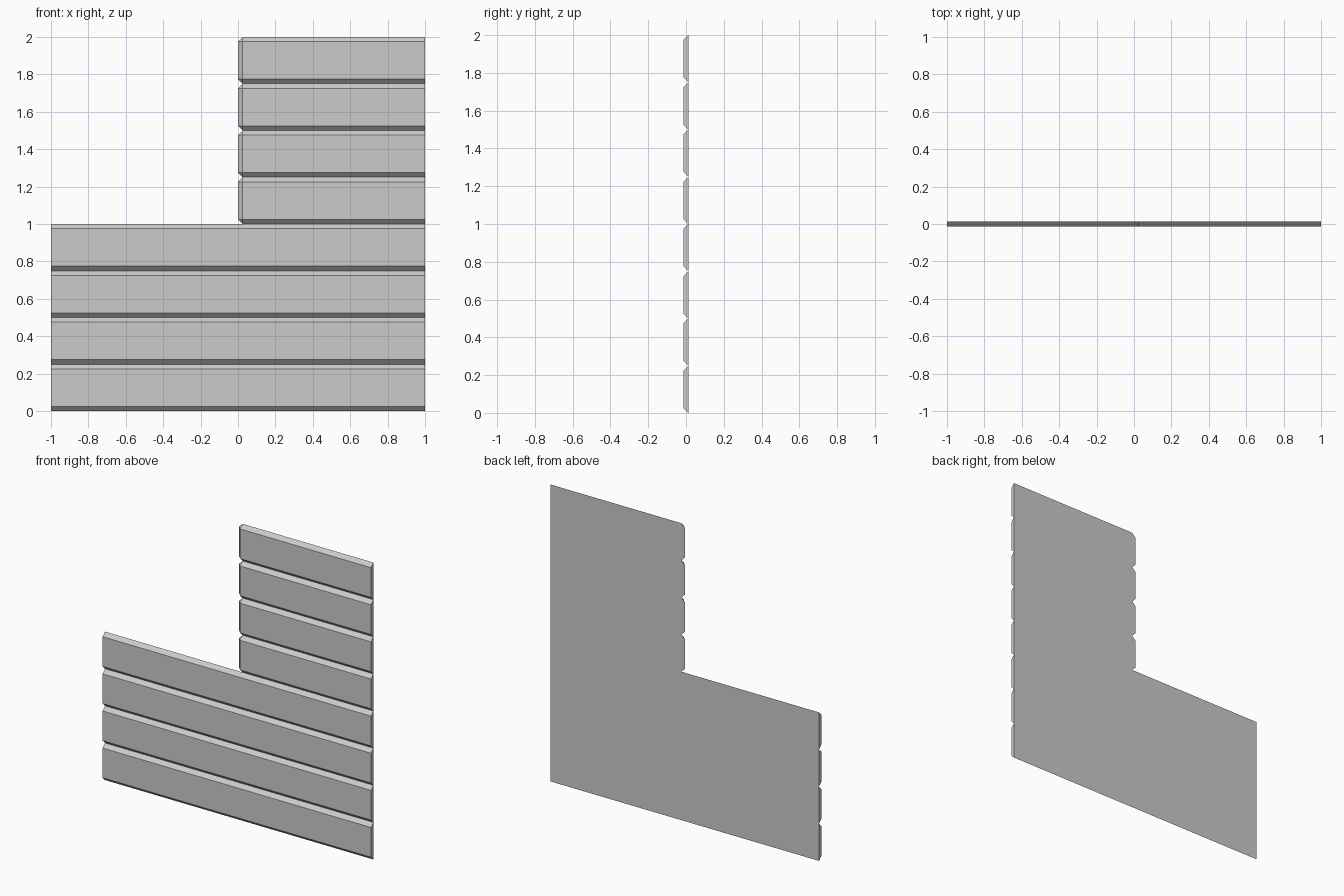
import bpy, bmesh

if "Cube" in bpy.data.objects:
    bpy.data.objects.remove(bpy.data.objects["Cube"])

T = 0.0125   # half thickness
B = 0.025    # bevel size
H = 0.25     # board height


def board(name, x0, x1, z, mitred):
    """Board with bevelled long edges and, if mitred, a bevelled left end."""
    z0, z1, z2, z3 = z, z + B, z + H - B, z + H
    xs = x0 + B if mitred else x0
    pts = [(xs, -T, z1), (xs, -T, z2), (xs, T, z0), (xs, T, z3),
           (x1, -T, z1), (x1, -T, z2), (x1, T, z0), (x1, T, z3)]
    faces = [(0, 4, 5, 1), (1, 5, 7, 3), (0, 2, 6, 4), (4, 6, 7, 5)]
    if mitred:
        pts += [(x0, T, z1), (x0, T, z2)]
        faces += [(0, 1, 9, 8), (1, 3, 9), (0, 8, 2), (2, 8, 9, 3, 7, 6)]
    else:
        faces += [(0, 1, 3, 2), (2, 3, 7, 6)]
    bm = bmesh.new()
    verts = [bm.verts.new(p) for p in pts]
    for f in faces:
        bm.faces.new([verts[i] for i in f])
    bmesh.ops.recalc_face_normals(bm, faces=bm.faces)
    mesh = bpy.data.meshes.new(name)
    bm.to_mesh(mesh)
    bm.free()
    bpy.context.collection.objects.link(bpy.data.objects.new(name, mesh))


# Four full-width lower boards, four half-width upper boards
for i in range(4):
    board(f"lower_board_{i + 1}", -1, 1, i * H, False)
    board(f"upper_board_{i + 1}", 0, 1, 1 + i * H, True)
